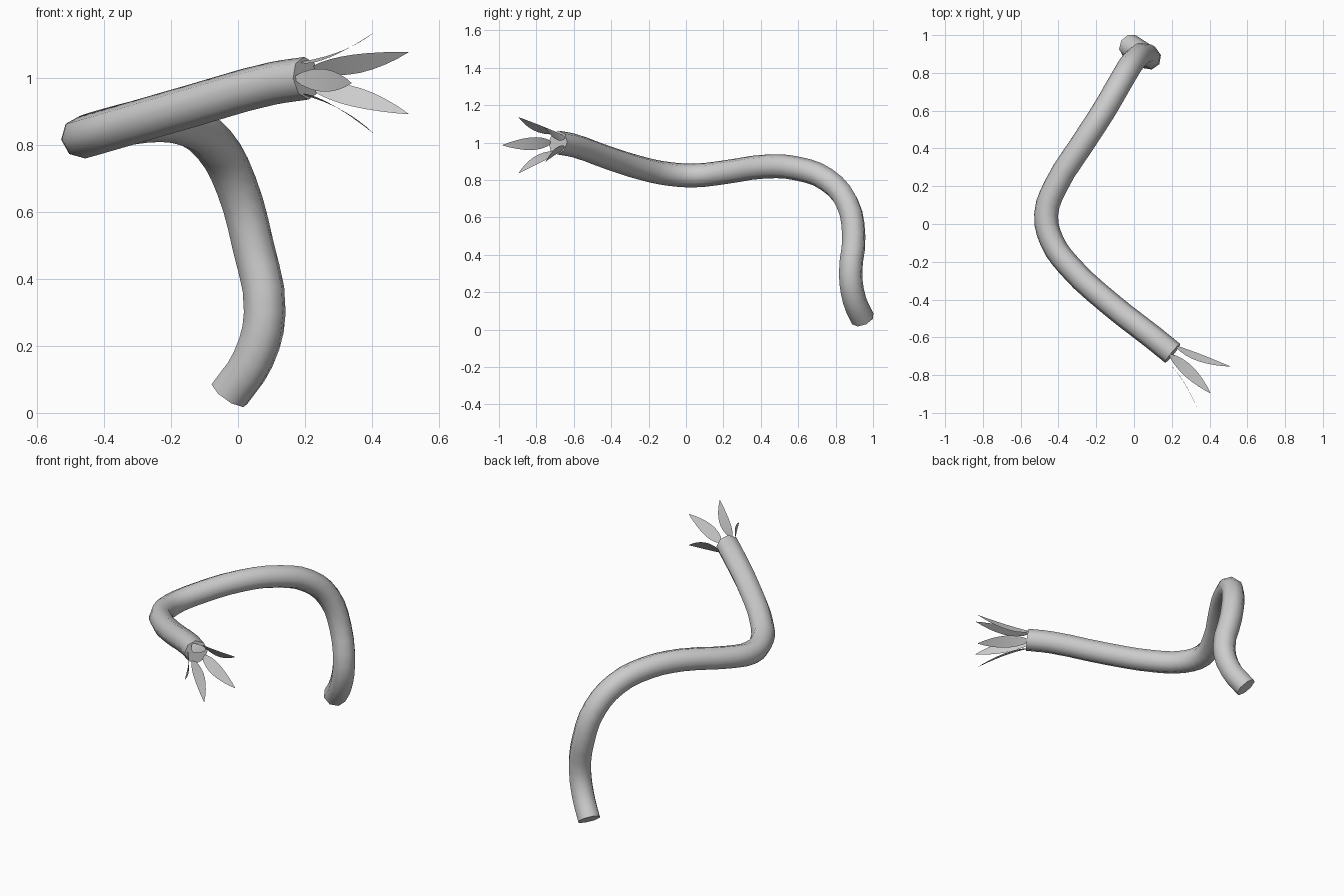
import bpy, math
from mathutils import Vector

if "Cube" in bpy.data.objects:
    bpy.data.objects.remove(bpy.data.objects["Cube"])

# Stem: a bent tube following a centre line
path = [(-0.025, 0.945, 0.057), (0.045, 0.90, 0.16), (0.08, 0.88, 0.30), (0.045, 0.897, 0.50),
        (-0.005, 0.86, 0.68), (-0.07, 0.755, 0.80), (-0.16, 0.60, 0.86), (-0.27, 0.43, 0.872),
        (-0.415, 0.20, 0.84), (-0.465, 0.05, 0.824), (-0.435, -0.09, 0.832), (-0.345, -0.22, 0.858),
        (-0.13, -0.42, 0.92), (0.10, -0.60, 0.984), (0.205, -0.685, 1.0)]
curve = bpy.data.curves.new("stem", 'CURVE')
curve.dimensions = '3D'
curve.bevel_depth = 0.064
curve.bevel_resolution = 2
curve.resolution_u = 3
curve.use_fill_caps = True
spline = curve.splines.new('BEZIER')
spline.bezier_points.add(len(path) - 1)
for p, co in zip(spline.bezier_points, path):
    p.co = co
    p.handle_left_type = p.handle_right_type = 'AUTO'
stem = bpy.data.objects.new("stem", curve)
bpy.context.collection.objects.link(stem)
bpy.context.view_layer.objects.active = stem
stem.select_set(True)
bpy.ops.object.convert(target='MESH')
stem = bpy.context.view_layer.objects.active
bpy.ops.object.shade_smooth_by_angle(angle=math.radians(50))

# Leaves: five thin blades flaring out around the stem tip
centre = Vector((0.205, -0.685, 1.0))
axis = Vector((0.8, -0.6, -0.05)).normalized()
side = Vector((-0.6, -0.8, 0))
up = Vector((0, 0, 1))


def leaf(name, angle):
    out = side * math.cos(angle) + up * math.sin(angle)
    across = axis.cross(out).normalized()
    steps, verts, faces = 8, [], []
    for i in range(steps + 1):
        t = i / steps
        mid = centre + axis * (0.30 * t - 0.015) + out * (0.05 + 0.107 * t ** 1.6)
        half = 0.002 + 0.032 * math.sin(math.pi * t ** 0.85) ** 0.9 if i < steps else 0.001
        verts += [mid - across * half, mid + across * half]
        if i:
            k = 2 * i
            faces.append((k - 2, k - 1, k + 1, k))
    mesh = bpy.data.meshes.new(name)
    mesh.from_pydata(verts, [], faces)
    mesh.shade_smooth()
    bpy.context.collection.objects.link(bpy.data.objects.new(name, mesh))


for n in range(5):
    leaf(f"leaf_{n + 1}", n * math.tau / 5)
